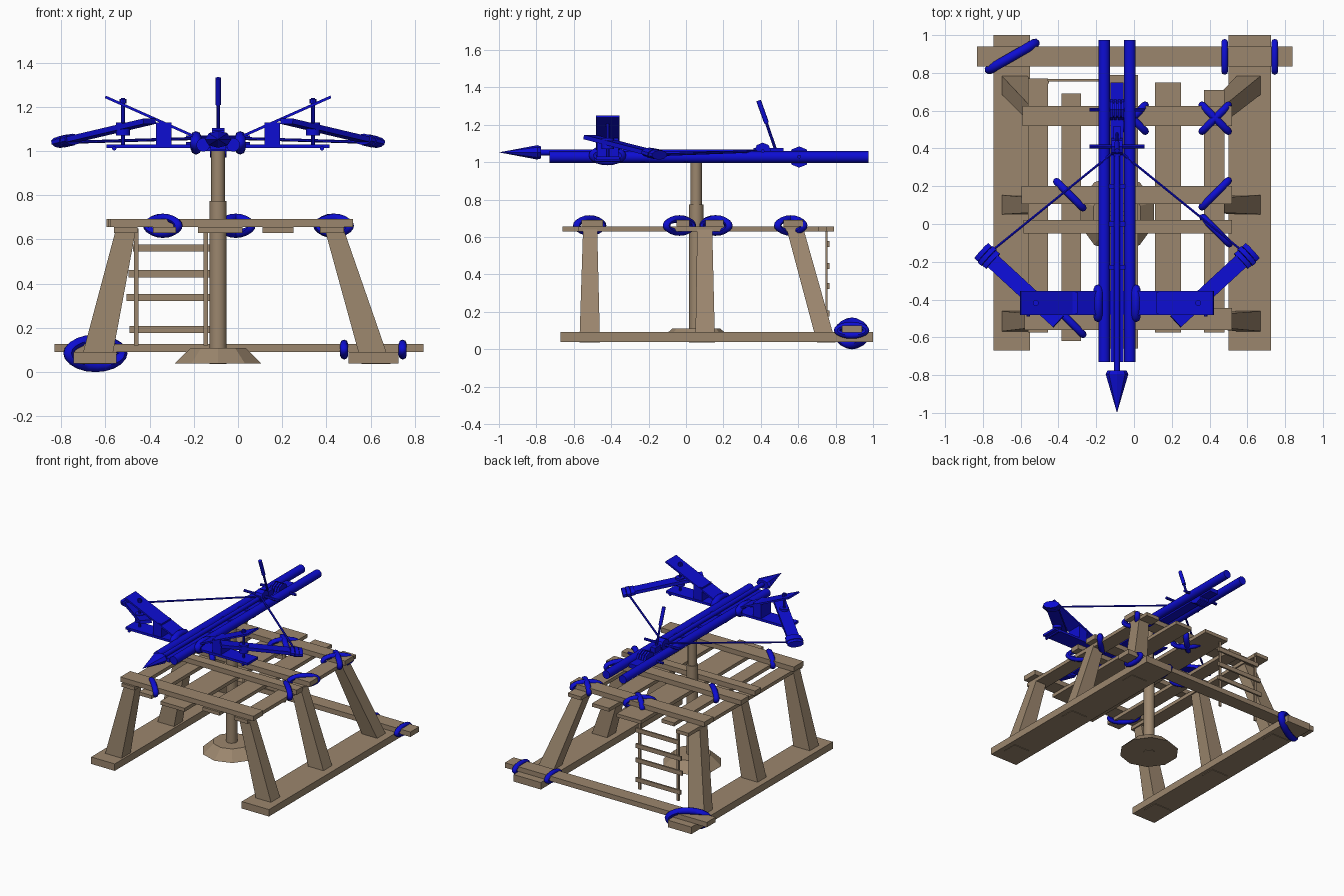
import bpy, bmesh, math
from mathutils import Vector, Matrix

if "Cube" in bpy.data.objects:
    bpy.data.objects.remove(bpy.data.objects["Cube"])


def material(name, col):
    m = bpy.data.materials.new(name)
    m.diffuse_color = (*col, 1)
    m.use_nodes = True
    m.node_tree.nodes["Principled BSDF"].inputs["Base Color"].default_value = m.diffuse_color
    return m


WOOD = material("wood", (0.33, 0.24, 0.155))
BLUE = material("blue", (0.004, 0.004, 0.65))
CX, CY = -0.09, 0.055   # weapon centre line and post position


def finish(name, bm, mat, smooth=False):
    bmesh.ops.recalc_face_normals(bm, faces=bm.faces)
    me = bpy.data.meshes.new(name)
    bm.to_mesh(me)
    bm.free()
    me.materials.append(mat)
    if smooth:
        for p in me.polygons:
            p.use_smooth = True
        me.set_sharp_from_angle(angle=math.radians(46))
    ob = bpy.data.objects.new(name, me)
    bpy.context.collection.objects.link(ob)
    return ob


def frustum(name, bottom, top, z0, z1, mat=WOOD):
    """Four-sided block between two rectangles (x0, x1, y0, y1)."""
    bm = bmesh.new()
    rows = []
    for (x0, x1, y0, y1), z in ((bottom, z0), (top, z1)):
        rows.append([bm.verts.new((x, y, z)) for x, y in
                     ((x0, y0), (x1, y0), (x1, y1), (x0, y1))])
    bm.faces.new(rows[0])
    bm.faces.new(rows[1])
    for i in range(4):
        j = (i + 1) % 4
        bm.faces.new((rows[0][i], rows[0][j], rows[1][j], rows[1][i]))
    return finish(name, bm, mat)


def box(name, x0, x1, y0, y1, z0, z1, mat=WOOD):
    r = (x0, x1, y0, y1)
    return frustum(name, r, r, z0, z1, mat)


def placed(p, q):
    d = q - p
    return Matrix.Translation((p + q) / 2) @ d.to_track_quat('Z', 'Y').to_matrix().to_4x4()


def rod(name, p, q, r1, r2=None, n=12, mat=BLUE, flat=1.0):
    """Cylinder or cone from p to q."""
    p, q = Vector(p), Vector(q)
    bm = bmesh.new()
    bmesh.ops.create_cone(bm, cap_ends=True, segments=n, radius1=r1,
                          radius2=r1 if r2 is None else r2, depth=(q - p).length,
                          matrix=placed(p, q) @ Matrix.Diagonal((1, flat, 1, 1)))
    return finish(name, bm, mat, n > 8)


def bar(name, p, q, width, thick, mat=BLUE):
    """Flat board from p to q, its width kept level."""
    p, q = Vector(p), Vector(q)
    bm = bmesh.new()
    bmesh.ops.create_cube(bm, size=1, matrix=placed(p, q) @
                          Matrix.Diagonal((width, thick, (q - p).length, 1)))
    return finish(name, bm, mat)


def ring(name, c, deg, a, b, r):
    """Upright oval rope loop; a, b are outer half sizes, deg its heading."""
    c = Vector(c)
    u = Vector((math.cos(math.radians(deg)), math.sin(math.radians(deg)), 0))
    v = Vector((-u.y, u.x, 0))
    bm = bmesh.new()
    n, m = 20, 8
    g = []
    for i in range(n):
        t = math.tau * i / n
        row = []
        for k in range(m):
            s = math.tau * k / m
            h = r * (math.cos(s) - 1)
            row.append(bm.verts.new(c + u * (a + h) * math.cos(t) + v * r * math.sin(s)
                                    + Vector((0, 0, (b + h) * math.sin(t)))))
        g.append(row)
    for i in range(n):
        for k in range(m):
            i2, k2 = (i + 1) % n, (k + 1) % m
            bm.faces.new((g[i][k], g[i2][k], g[i2][k2], g[i][k2]))
    return finish(name, bm, BLUE, True)


# ground skids and rear tie beam
box("skid_left", -0.745, -0.55, -0.67, 1.0, 0.04, 0.092)
box("skid_right", 0.5, 0.725, -0.67, 1.0, 0.04, 0.092)
box("rear_tie_beam", -0.83, 0.84, 0.835, 0.94, 0.09, 0.127)

# six splayed legs
for tag, b, t in (("front", (-0.57, -0.46), (-0.55, -0.475)),
                  ("middle", (0.05, 0.155), (0.06, 0.14)),
                  ("back", (0.70, 0.80), (0.535, 0.625))):
    frustum("leg_left_" + tag, (-0.715, -0.575, *b), (-0.55, -0.46, *t), 0.036, 0.655)
    frustum("leg_right_" + tag, (0.56, 0.69, *b), (0.39, 0.475, *t), 0.036, 0.655)

# deck: lengthwise planks under crosswise beams
for i, (x0, x1, y0, y1) in enumerate(((-0.56, -0.455, -0.575, 0.77), (-0.385, -0.28, -0.62, 0.69),
                                      (-0.18, 0.02, -0.66, 0.79), (0.11, 0.25, -0.575, 0.75),
                                      (0.37, 0.48, -0.575, 0.71))):
    box(f"deck_plank_{i}", x0, x1, y0, y1, 0.63, 0.656)
for i, (x0, x1, y0, y1) in enumerate(((-0.58, 0.52, -0.56, -0.445), (-0.585, 0.52, -0.05, 0.02),
                                      (-0.595, 0.52, 0.105, 0.2), (-0.59, 0.52, 0.52, 0.625))):
    box(f"deck_beam_{i}", x0, x1, y0, y1, 0.656, 0.692)

# ladder at the back
for x in (-0.46, -0.145):
    box("ladder_rail", x - 0.01, x + 0.01, 0.745, 0.757, 0.12, 0.65)
for x0, x1, z in ((-0.475, -0.12, 0.562), (-0.495, -0.12, 0.445), (-0.505, -0.12, 0.338), (-0.49, -0.12, 0.192)):
    box("ladder_rung", x0, x1, 0.755, 0.768, z - 0.016, z + 0.016)

# swivel post and foot
rod("post_foot", (CX, CY, 0.04), (CX, CY, 0.11), 0.205, 0.13, 10, WOOD).data.shade_flat()
rod("post_lower", (CX, CY, 0.036), (CX, CY, 0.775), 0.039, None, 12, WOOD)
rod("post_upper", (CX, CY, 0.77), (CX, CY, 1.02), 0.031, None, 12, WOOD)

# rope lashings
ring("rope_rear_left", (-0.645, 0.887, 0.085), 30, 0.165, 0.085, 0.025)
for x in (0.48, 0.745):
    ring("rope_rear_right", (x, 0.885, 0.102), 90, 0.095, 0.045, 0.018)
for x, y, degs in ((0.43, 0.56, (45, -45)), (-0.01, 0.56, (45, -45)), (-0.34, 0.155, (-45,)),
                   (0.43, 0.16, (45,)), (0.435, -0.035, (-45,)), (-0.34, -0.515, (-45,))):
    for d in degs:
        ring("rope_deck", (x, y, 0.662), d, 0.118, 0.055, 0.02)

# weapon stock: twin round rails, central slide and ties
box("stock_slide", CX - 0.035, CX + 0.035, -0.73, 0.75, 1.005, 1.035, BLUE)
for s in (-1, 1):
    x = CX + s * 0.068
    rod("stock_rail", (x, -0.73, 1.028), (x, 0.975, 1.028), 0.031)
    ring("rope_stock", (CX + s * 0.1, -0.42, 1.037), 90, 0.1, 0.053, 0.024)
for y in (-0.23, 0.0, 0.2):
    box("stock_tie", CX - 0.085, CX + 0.085, y - 0.012, y + 0.012, 1.0, 1.045, BLUE)

# bow frame
box("bow_crossbeam", CX - 0.505, CX + 0.505, -0.48, -0.355, 1.013, 1.03, BLUE)
for s in (-1, 1):
    def P(d, y, z):
        return (CX + s * d, y, z)
    bar("bow_brace", P(0.06, -0.418, 1.045), P(0.51, -0.418, 1.245), 0.125, 0.012)
    box("brace_block", *sorted((CX + s * 0.21, CX + s * 0.28)), -0.475, -0.36, 1.025, 1.13, BLUE)
    rod("torsion_pin", P(0.43, -0.418, 1.02), P(0.43, -0.418, 1.24), 0.009, None, 8)
    rod("torsion_knot", P(0.43, -0.418, 1.07), P(0.43, -0.418, 1.13), 0.033, None, 10)
    rod("torsion_cap", P(0.43, -0.418, 1.215), P(0.43, -0.418, 1.235), 0.016, None, 8)
    rod("beam_peg", P(0.47, -0.49, 1.012), P(0.47, -0.35, 1.012), 0.01, None, 8)
    # throwing arm with wrapped tip, and string
    a, b = Vector(P(0.73, -0.13, 1.036)), Vector(P(0.31, -0.517, 1.135))
    bar("bow_arm", a.lerp(b, 0.06), b, 0.082, 0.024)
    for t in (0.03, 0.08, 0.13):
        rod("tip_wrap", a.lerp(b, t), a.lerp(b, t + 0.045), 0.062 - 0.1 * abs(t - 0.08), None, 10, BLUE, 0.45)
    rod("bow_string", P(0.66, -0.14, 1.04), P(0.0, 0.395, 1.06), 0.007, None, 6)

# bolt
rod("bolt_shaft", (CX, -0.8, 1.053), (CX, 0.4, 1.053), 0.016)
rod("bolt_head", (CX, -0.795, 1.053), (CX, -1.0, 1.053), 0.06, 0.0, 8, BLUE, 0.64)
rod("bolt_head_back", (CX, -0.775, 1.053), (CX, -0.795, 1.053), 0.05, 0.06, 8, BLUE, 0.64)

# trigger and winch
rod("trigger_axle", (CX - 0.145, 0.41, 1.06), (CX + 0.145, 0.41, 1.06), 0.01, None, 8)
rod("trigger_wheel", (CX - 0.028, 0.41, 1.06), (CX + 0.028, 0.41, 1.06), 0.045, None, 8)
box("trigger_catch", CX - 0.018, CX + 0.018, 0.36, 0.52, 1.03, 1.075, BLUE)
rod("winch_axle", (CX - 0.145, 0.605, 1.03), (CX + 0.145, 0.605, 1.03), 0.01, None, 8)
for i in range(4):
    x = CX - 0.036 + i * 0.02
    rod("winch_drum", (x, 0.605, 1.028), (x + 0.014, 0.605, 1.028), 0.057, None, 8)
rod("winch_core", (CX - 0.036, 0.605, 1.028), (CX + 0.036, 0.605, 1.028), 0.048, None, 8)

# lever with thick grip
rod("lever_stem", (CX, 0.485, 1.05), (CX, 0.425, 1.225), 0.008, None, 8)
rod("lever_grip", (CX, 0.431, 1.21), (CX, 0.388, 1.33), 0.013, None, 10)
